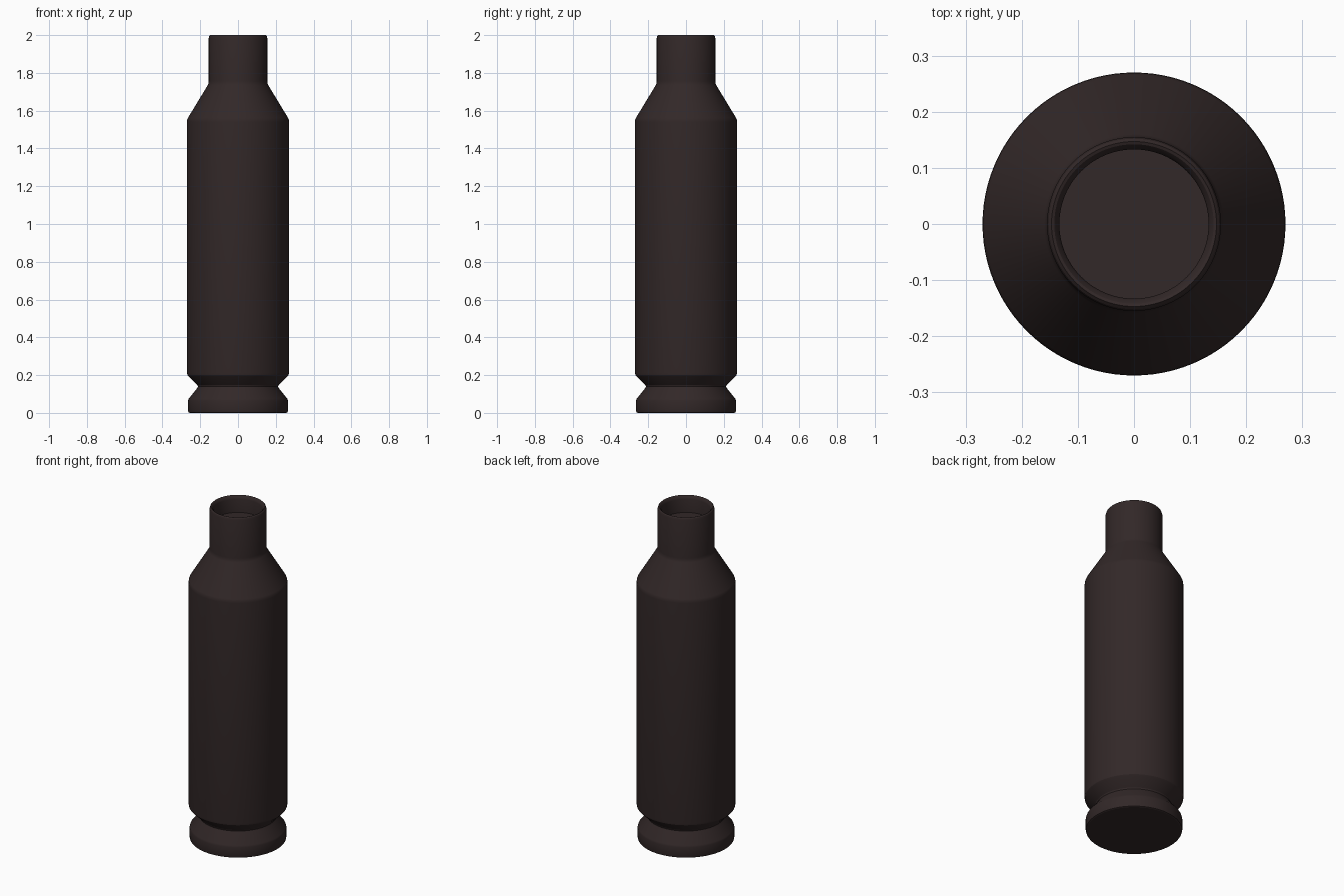
import bpy, bmesh, math

if "Cube" in bpy.data.objects:
    bpy.data.objects.remove(bpy.data.objects["Cube"])

metal = bpy.data.materials.new("dark brown metal")
metal.diffuse_color = (0.032, 0.021, 0.021, 1)
metal.use_nodes = True
metal.node_tree.nodes["Principled BSDF"].inputs["Base Color"].default_value = metal.diffuse_color

SEGMENTS = 96


def lathe(name, profile):
    """Spin an (r, z) profile round the z axis; r = 0 makes a pole."""
    bm = bmesh.new()
    rings = []
    for r, z in profile:
        if r == 0:
            rings.append([bm.verts.new((0, 0, z))] * SEGMENTS)
        else:
            rings.append([bm.verts.new((r * math.cos(a), r * math.sin(a), z))
                          for a in (2 * math.pi * i / SEGMENTS for i in range(SEGMENTS))])
    for low, high in zip(rings, rings[1:]):
        for i in range(SEGMENTS):
            j = (i + 1) % SEGMENTS
            corners = list(dict.fromkeys((low[i], low[j], high[j], high[i])))
            bm.faces.new(corners)
    bmesh.ops.recalc_face_normals(bm, faces=bm.faces)
    mesh = bpy.data.meshes.new(name)
    bm.to_mesh(mesh)
    bm.free()
    mesh.materials.append(metal)
    obj = bpy.data.objects.new(name, mesh)
    bpy.context.collection.objects.link(obj)
    bpy.context.view_layer.objects.active = obj
    obj.select_set(True)
    bpy.ops.object.shade_smooth_by_angle(angle=math.radians(25))
    obj.select_set(False)
    return obj


# Whole casing: base rim, groove, body, shoulder, neck, rounded lip, recessed floor
lathe("casing", [
    (0, 0), (0.256, 0), (0.262, 0.003), (0.264, 0.01),
    (0.264, 0.065), (0.261, 0.075), (0.215, 0.132), (0.212, 0.14), (0.215, 0.148),
    (0.262, 0.193), (0.268, 0.201), (0.27, 0.212),
    (0.27, 1.54), (0.269, 1.552), (0.265, 1.562),
    (0.160, 1.735), (0.156, 1.745), (0.155, 1.757),
    (0.155, 1.985), (0.152, 1.995), (0.147, 2.0),
    (0.142, 1.998), (0.136, 1.99), (0.133, 1.98),
    (0.133, 1.9), (0, 1.9),
])
